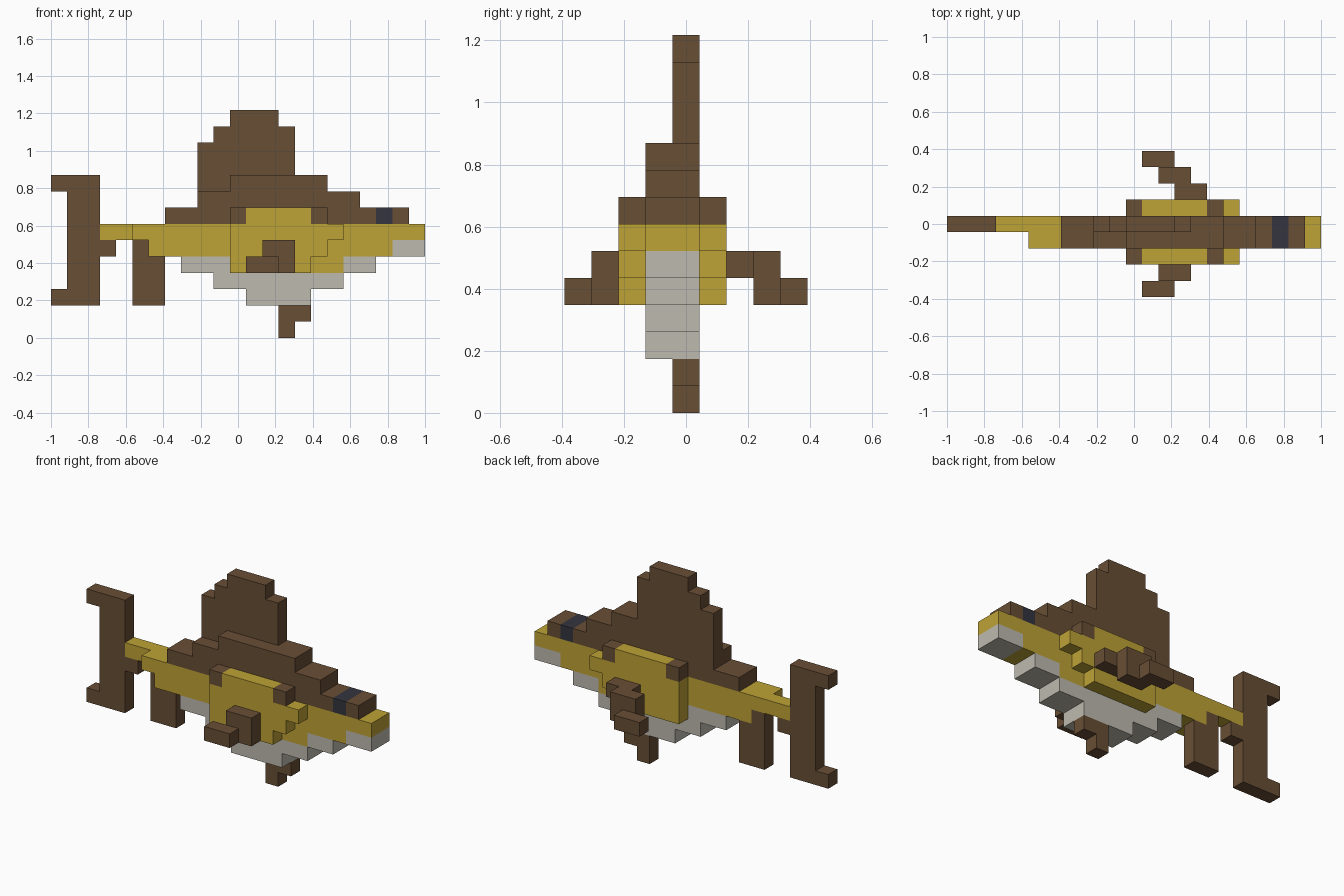
import bpy, bmesh

if "Cube" in bpy.data.objects:
    bpy.data.objects.remove(bpy.data.objects["Cube"], do_unlink=True)

U = 2 / 23                      # edge of one block
X0, Y0 = -1.0, -4.5 * U         # grid origin


def material(name, rgb):
    lin = [((c / 255 + 0.055) / 1.055) ** 2.4 for c in rgb] + [1.0]
    m = bpy.data.materials.new(name)
    m.use_nodes = True
    m.diffuse_color = lin
    bsdf = m.node_tree.nodes["Principled BSDF"]
    bsdf.inputs["Base Color"].default_value = lin
    bsdf.inputs["Roughness"].default_value = 0.9
    return m


BROWN = material("brown", (104, 78, 53))
YELLOW = material("yellow", (190, 162, 54))
GREY = material("pale_grey", (190, 186, 175))
NAVY = material("dark_navy", (52, 53, 63))


def stepped(name, mat, y, *rows):
    """Extrude a stack of rows (z0, z1, x0, x1), bottom first, over y = (y0, y1), in blocks."""
    right = [p for z0, z1, _, x1 in rows for p in ((x1, z0), (x1, z1))]
    left = [p for z0, z1, x0, _ in reversed(rows) for p in ((x0, z1), (x0, z0))]
    outline = []
    for p in right + left:
        if not outline or p != outline[-1]:
            outline.append(p)
    bm = bmesh.new()
    verts = [bm.verts.new((X0 + a * U, Y0 + y[0] * U, b * U)) for a, b in outline]
    face = bm.faces.new(verts)
    ext = bmesh.ops.extrude_face_region(bm, geom=[face], use_keep_orig=True)
    moved = [g for g in ext["geom"] if isinstance(g, bmesh.types.BMVert)]
    bmesh.ops.translate(bm, verts=moved, vec=(0, (y[1] - y[0]) * U, 0))
    bmesh.ops.recalc_face_normals(bm, faces=bm.faces)
    mesh = bpy.data.meshes.new(name)
    bm.to_mesh(mesh)
    bm.free()
    mesh.materials.append(mat)
    ob = bpy.data.objects.new(name, mesh)
    bpy.context.collection.objects.link(ob)
    return ob


BODY, THIN = (3, 5), (4, 5)     # two-block body, one-block fins

# Body and belly
stepped("body", YELLOW, BODY, (4, 5, 11, 18), (5, 6, 6, 21), (6, 7, 5, 23))
stepped("tail_stalk", YELLOW, THIN, (6, 7, 3, 5))
stepped("belly", GREY, BODY, (2, 3, 12, 16), (3, 4, 10, 18))
stepped("belly_rear", GREY, BODY, (4, 5, 8, 11))
stepped("belly_throat", GREY, BODY, (4, 5, 18, 20))
stepped("lower_jaw", GREY, BODY, (5, 6, 21, 23))

# Back ridge, with the tall dorsal fin growing from one half
stepped("back_ridge", BROWN, (3, 4), (7, 8, 7, 20), (8, 9, 9, 19), (9, 10, 11, 17))
stepped("dorsal_fin", BROWN, THIN, (7, 8, 7, 20), (8, 9, 9, 19), (9, 10, 9, 17),
        (10, 12, 9, 15), (12, 13, 10, 15), (13, 14, 11, 14))
stepped("eye_band", NAVY, BODY, (7, 8, 20, 21))
stepped("snout_ridge", BROWN, BODY, (7, 8, 21, 22))

# Tail and lower fins
stepped("tail_fin", BROWN, THIN, (2, 3, 0, 3), (3, 9, 1, 3), (9, 10, 0, 3))
stepped("tail_spur", BROWN, THIN, (5, 6, 3, 4))
stepped("anal_fin", BROWN, THIN, (2, 5, 5, 7), (5, 6, 5, 6))
stepped("pelvic_fin", BROWN, THIN, (0, 1, 14, 15), (1, 2, 14, 16))

# Flank bulges on both sides
for side, y in (("front", (2, 3)), ("back", (5, 6))):
    stepped(side + "_flank", YELLOW, y, (4, 5, 11, 16), (5, 6, 11, 17),
            (6, 7, 11, 18), (7, 8, 12, 16))
    stepped(side + "_flank_rear_cap", BROWN, y, (7, 8, 11, 12))
    stepped(side + "_flank_fore_cap", BROWN, y, (7, 8, 16, 17))

# Pectoral fins, sweeping out and back
stepped("front_pectoral_base", BROWN, (1, 2), (4, 6, 13, 15))
stepped("front_pectoral_tip", BROWN, (0, 1), (4, 5, 12, 14))
stepped("back_pectoral_root", BROWN, (6, 7), (5, 6, 14, 16))
stepped("back_pectoral_base", BROWN, (7, 8), (4, 6, 13, 15))
stepped("back_pectoral_tip", BROWN, (8, 9), (4, 5, 12, 14))
